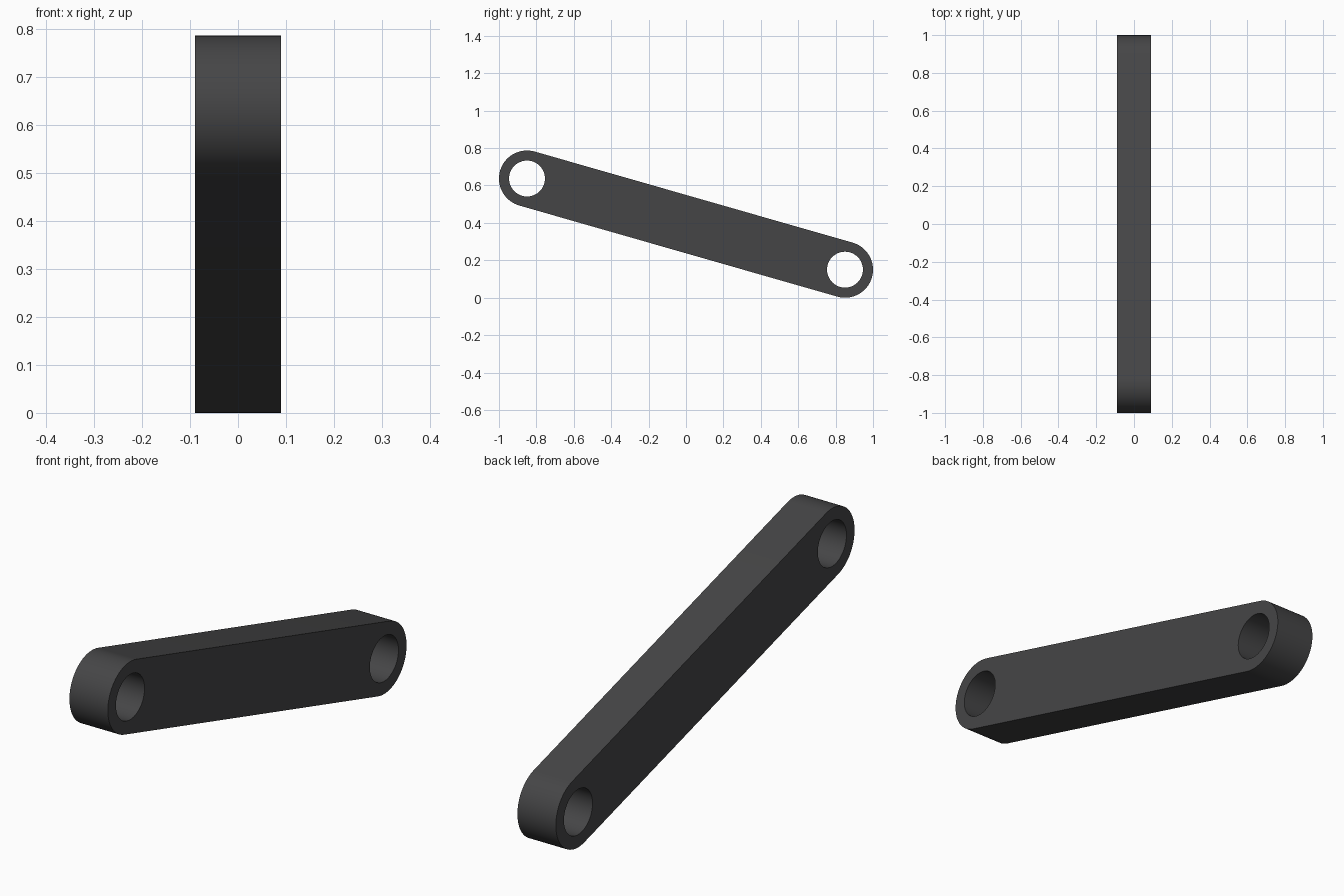
import bpy, bmesh
from math import sin, cos, pi, atan2
from mathutils import Matrix

if "Cube" in bpy.data.objects:
    bpy.data.objects.remove(bpy.data.objects["Cube"])

R, HOLE, HALF = 0.15, 0.096, 0.09
A, B = (-0.85, 0.637), (0.85, 0.15)      # pivot centres in (y, z)
tilt = atan2(B[1] - A[1], B[0] - A[0])


def arc(c, r, start, sweep, n):
    return [(c[0] + r * cos(start + sweep * i / n), c[1] + r * sin(start + sweep * i / n))
            for i in range(n + 1)]


# Rounded bar outline with a pivot hole at each end
loops = [arc(B, R, tilt - pi / 2, pi, 32) + arc(A, R, tilt + pi / 2, pi, 32)]
loops += [arc(c, HOLE, 0, 2 * pi, 48)[:-1] for c in (A, B)]

curve = bpy.data.curves.new("link_profile", 'CURVE')
curve.dimensions = '2D'
curve.fill_mode = 'BOTH'
curve.extrude = HALF
for pts in loops:
    s = curve.splines.new('POLY')
    s.points.add(len(pts) - 1)
    for p, (u, v) in zip(s.points, pts):
        p.co = (u, v, 0, 1)
    s.use_cyclic_u = True
profile = bpy.data.objects.new("link_profile", curve)
bpy.context.collection.objects.link(profile)
bpy.context.view_layer.update()

# Turn the extruded profile into a mesh standing in the YZ plane
mesh = bpy.data.meshes.new_from_object(profile.evaluated_get(bpy.context.evaluated_depsgraph_get()))
bpy.data.objects.remove(profile)
mesh.transform(Matrix(((0, 0, 1, 0), (1, 0, 0, 0), (0, 1, 0, 0), (0, 0, 0, 1))))
bm = bmesh.new()
bm.from_mesh(mesh)
bmesh.ops.remove_doubles(bm, verts=bm.verts, dist=1e-4)
bmesh.ops.recalc_face_normals(bm, faces=bm.faces)
bm.to_mesh(mesh)
bm.free()

link = bpy.data.objects.new("link_arm", mesh)
bpy.context.collection.objects.link(link)
bpy.context.view_layer.objects.active = link
link.select_set(True)
bpy.ops.object.shade_smooth_by_angle()

# Dark grey finish
mat = bpy.data.materials.new("dark_grey")
mat.diffuse_color = (0.06, 0.06, 0.062, 1)
mat.use_nodes = True
mat.node_tree.nodes["Principled BSDF"].inputs["Base Color"].default_value = mat.diffuse_color
mesh.materials.clear()
mesh.materials.append(mat)
